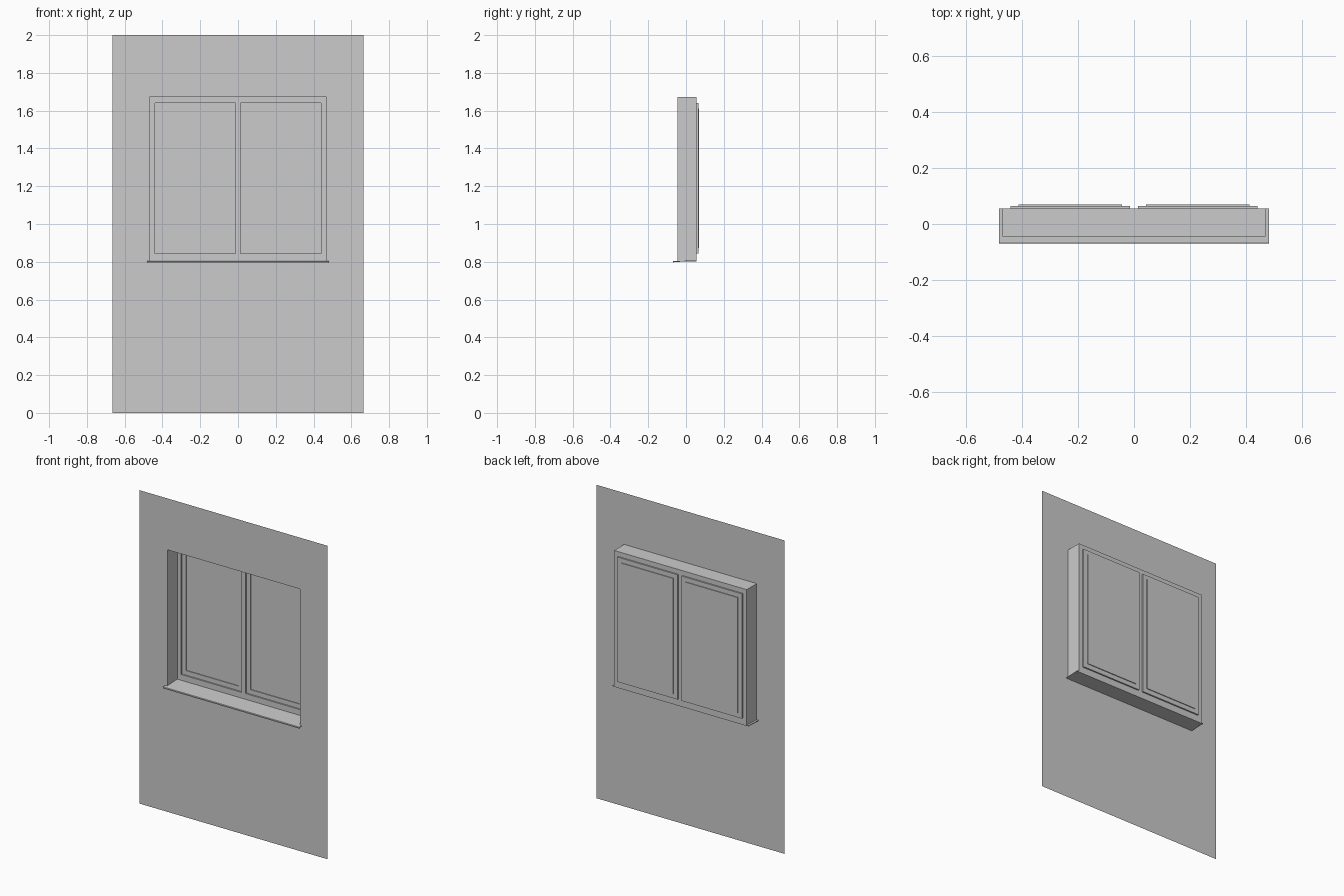
import bpy, bmesh

if "Cube" in bpy.data.objects:
    bpy.data.objects.remove(bpy.data.objects["Cube"])

WALL_Y, FRAME_Y, SASH_Y, GLASS_Y = -0.045, 0.056, 0.065, 0.07
OPEN_X, OPEN_BOTTOM, OPEN_TOP = 0.468, 0.802, 1.672


def finish(name, bm):
    bmesh.ops.remove_doubles(bm, verts=bm.verts, dist=1e-5)
    mesh = bpy.data.meshes.new(name)
    bm.to_mesh(mesh)
    bm.free()
    obj = bpy.data.objects.new(name, mesh)
    bpy.context.collection.objects.link(obj)
    return obj


def panel(name, xs, zs, y, holes=()):
    """Flat sheet facing -y, cut into cells; cells listed in holes stay open."""
    bm = bmesh.new()
    for i in range(len(xs) - 1):
        for j in range(len(zs) - 1):
            if (i, j) not in holes:
                corners = [(xs[i], zs[j]), (xs[i + 1], zs[j]),
                           (xs[i + 1], zs[j + 1]), (xs[i], zs[j + 1])]
                bm.faces.new([bm.verts.new((x, y, z)) for x, z in corners])
    return finish(name, bm)


def stepped_rim(name, rings, sides=(0, 1, 2, 3)):
    """Sheet lofted through rectangles (x0, x1, z0, z1, y), outside to inside."""
    bm = bmesh.new()
    loops = [[bm.verts.new((x, y, z)) for x, z in
              ((x0, z0), (x1, z0), (x1, z1), (x0, z1))]
             for x0, x1, z0, z1, y in rings]
    for a, b in zip(loops, loops[1:]):
        for i in sides:
            k = (i + 1) % 4
            bm.faces.new((a[i], a[k], b[k], b[i]))
    return finish(name, bm)


# Wall sheet with the window opening
panel("wall", [-0.665, -OPEN_X, OPEN_X, 0.665], [0, OPEN_BOTTOM, OPEN_TOP, 2],
      WALL_Y, {(1, 1)})

# Reveal lining the opening (sides and top; the sill closes the bottom)
stepped_rim("reveal", [(-OPEN_X, OPEN_X, OPEN_BOTTOM, OPEN_TOP, WALL_Y),
                       (-OPEN_X, OPEN_X, OPEN_BOTTOM, OPEN_TOP, FRAME_Y)], (1, 2, 3))

# Fixed frame with central mullion
panel("window_frame", [-OPEN_X, -0.44, -0.014, 0.014, 0.44, OPEN_X],
      [OPEN_BOTTOM, 0.845, 1.641, OPEN_TOP], FRAME_Y, {(1, 1), (3, 1)})

# Two stepped sashes with glass
for side, x0, x1 in (("left", -0.44, -0.014), ("right", 0.014, 0.44)):
    outer = (x0, x1, 0.845, 1.641)
    inner = (x0 + 0.029, x1 - 0.029, 0.874, 1.612)
    stepped_rim(side + "_sash", [outer + (FRAME_Y,), outer + (SASH_Y,),
                                 inner + (SASH_Y,), inner + (GLASS_Y,)])
    panel(side + "_glass", inner[:2], inner[2:], GLASS_Y)

# Sloping sill with a drip lip, extruded along x
profile = [(0.056, 0.808), (-0.068, 0.803), (-0.07, 0.801), (-0.07, 0.794),
           (-0.066, 0.794), (-0.066, 0.799), (0.056, 0.803)]
bm = bmesh.new()
face = bm.faces.new([bm.verts.new((-0.481, y, z)) for y, z in profile])
ext = bmesh.ops.extrude_face_region(bm, geom=[face], use_keep_orig=True)
bmesh.ops.translate(bm, vec=(0.962, 0, 0),
                    verts=[v for v in ext["geom"] if isinstance(v, bmesh.types.BMVert)])
bmesh.ops.recalc_face_normals(bm, faces=bm.faces)
finish("sill", bm)
